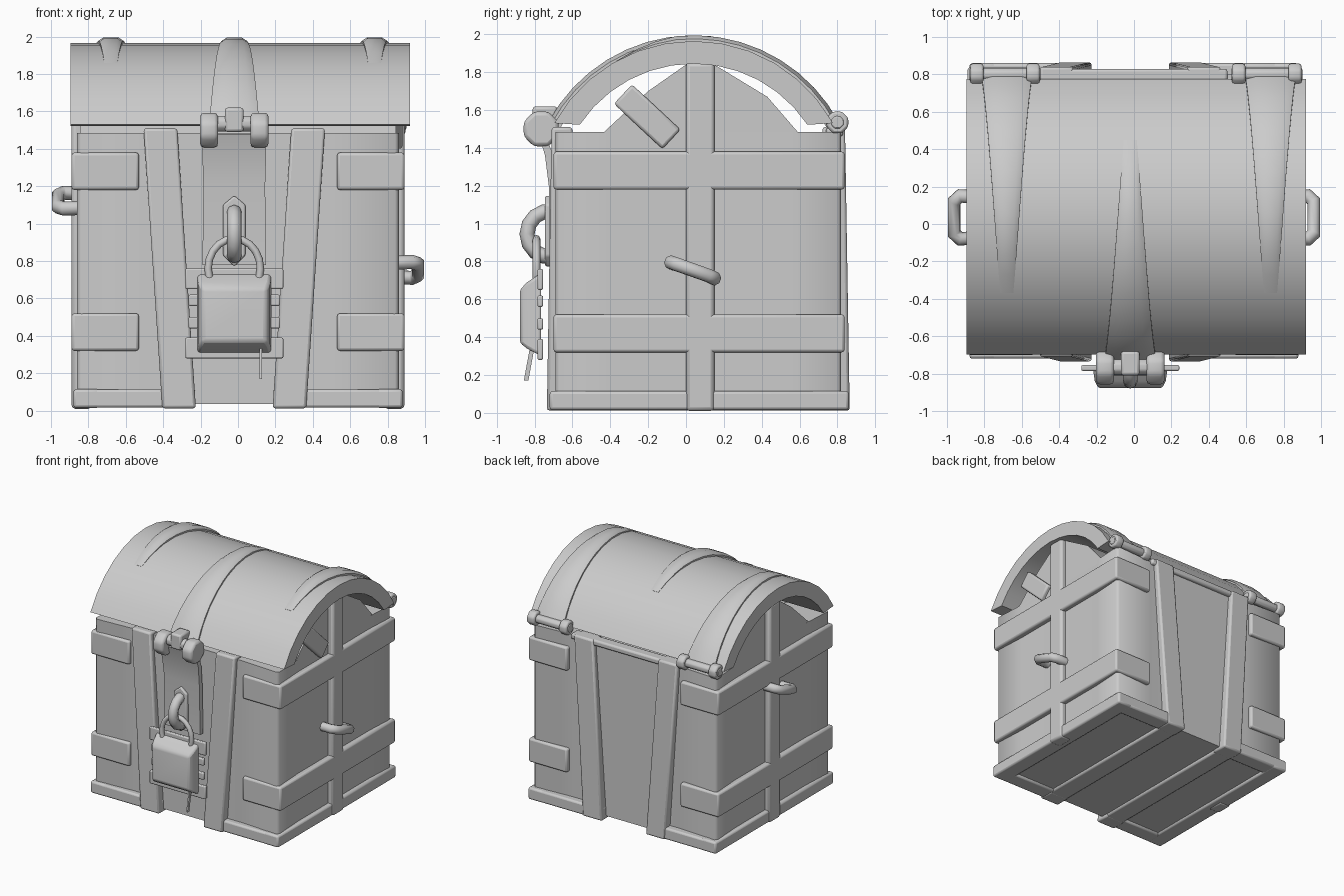
import bpy, bmesh, math

old = bpy.data.objects.get("Cube")
if old:
    bpy.data.objects.remove(old, do_unlink=True)

mat = bpy.data.materials.new("plain grey")
mat.use_nodes = True
GREY = (0.6, 0.6, 0.6, 1)
mat.diffuse_color = GREY
mat.node_tree.nodes["Principled BSDF"].inputs["Base Color"].default_value = GREY


def finish(ob, bevel=0.0):
    ob.data.materials.append(mat)
    if bevel:
        mod = ob.modifiers.new("bevel", "BEVEL")
        mod.width, mod.segments, mod.limit_method = bevel, 2, "ANGLE"
    bpy.ops.object.select_all(action="DESELECT")
    ob.select_set(True)
    bpy.context.view_layer.objects.active = ob
    bpy.ops.object.shade_smooth_by_angle(angle=math.radians(50))
    return ob


def loft(name, rings, bevel=0.0):
    """Skin a list of equal-length rings and cap both ends."""
    bm = bmesh.new()
    rows = [[bm.verts.new(p) for p in ring] for ring in rings]
    for a, b in zip(rows, rows[1:]):
        for i in range(len(a)):
            j = (i + 1) % len(a)
            bm.faces.new((a[i], a[j], b[j], b[i]))
    bm.faces.new(rows[0])
    bm.faces.new(rows[-1])
    bmesh.ops.recalc_face_normals(bm, faces=bm.faces)
    me = bpy.data.meshes.new(name)
    bm.to_mesh(me)
    bm.free()
    ob = bpy.data.objects.new(name, me)
    bpy.context.collection.objects.link(ob)
    return finish(ob, bevel)


def rect_z(x0, x1, y0, y1, z):
    return [(x0, y0, z), (x1, y0, z), (x1, y1, z), (x0, y1, z)]


def box(name, x, y, z, bevel=0.015):
    return loft(name, [rect_z(*x, *y, h) for h in z], bevel)


def rod(name, x0, x1, y, z, r, sides=8):
    ring = [(math.cos(t) * r + y, math.sin(t) * r + z)
            for t in (math.tau * (i + 0.5) / sides for i in range(sides))]
    return loft(name, [[(x, *p) for p in ring] for x in (x0, x1)], r * 0.2)


def tube(name, points, r, cyclic=False):
    cu = bpy.data.curves.new(name, "CURVE")
    cu.dimensions, cu.bevel_depth, cu.bevel_resolution, cu.use_fill_caps = "3D", r, 2, True
    sp = cu.splines.new("POLY")
    sp.points.add(len(points) - 1)
    for p, co in zip(sp.points, points):
        p.co = (*co, 1)
    sp.use_cyclic_u = cyclic
    ob = bpy.data.objects.new(name, cu)
    bpy.context.collection.objects.link(ob)
    bpy.ops.object.select_all(action="DESELECT")
    ob.select_set(True)
    bpy.context.view_layer.objects.active = ob
    bpy.ops.object.convert(target="MESH")
    return finish(bpy.context.object)


# Body with barely hollow panels and small corner chamfers
half = [(0.3, -0.67), (0.5, -0.67), (0.84, -0.69), (0.86, -0.67),
        (0.845, -0.4), (0.845, 0.55), (0.86, 0.8), (0.84, 0.82), (0.5, 0.8), (0.3, 0.8)]
plan = half + [(-x, y) for x, y in reversed(half)]
loft("body", [[(x, y, z) for x, y in plan] for z in (0.035, 1.485)])
box("back_rim", (-0.5, 0.5), (0.74, 0.83), (1.46, 1.51))

# Gable that rises under the lid
gable = [(-0.47, 1.45), (-0.2, 1.7), (0.0, 1.84), (0.15, 1.84), (0.43, 1.67), (0.62, 1.45)]
loft("gable", [[(x, y, z) for y, z in gable] for x in (-0.845, 0.845)])

# Bands that wrap the sides and corners, and the base frame
for s, side in ((-1, "right"), (1, "left")):
    def sx(a, b):
        return sorted((s * a, s * b))
    for label, z in (("upper", (1.18, 1.38)), ("lower", (0.32, 0.52))):
        box(f"{side}_{label}_band", sx(0.53, 0.89), (-0.7, 0.838), z, 0.015)
    box(f"{side}_base_rail", sx(0.74, 0.88), (-0.72, 0.86), (0.015, 0.115))
    for label, y in (("front", (-0.72, -0.58)), ("back", (0.72, 0.86))):
        box(f"{side}_{label}_base_rail", sx(0.3, 0.8), y, (0.016, 0.114))

    # Upright strap on the side
    box(f"{side}_side_strap", sx(0.78, 0.89), (0.0, 0.15), (0.01, 1.85), 0.02)

    # Slanted front and back straps joined under the floor
    top, low = s * 0.395 - 0.02, s * 0.295 - 0.02
    for label, y_low, y_top in (("front", (-0.735, -0.6), (-0.71, -0.6)),
                                ("back", (0.72, 0.865), (0.72, 0.84))):
        loft(f"{side}_{label}_strap", [rect_z(low - 0.09, low + 0.09, *y_low, 0.012),
                                       rect_z(top - 0.09, top + 0.09, *y_top, 1.51)], 0.015)
    box(f"{side}_floor_strap", (low - 0.085, low + 0.085), (-0.7, 0.84), (0.013, 0.12))

    # Carrying handle, tilted
    zc = 0.75 if s > 0 else 1.125
    tube(f"{side}_handle", [(s * x, y, zc + s * h) for x, y, h in
                            ((0.82, -0.07, 0.04), (0.93, -0.08, 0.045), (0.962, -0.05, 0.035),
                             (0.962, 0.12, -0.025), (0.93, 0.15, -0.04), (0.82, 0.14, -0.035))], 0.038)

    # Lid hinge with two knuckles
    hx = s * 0.7 + 0.01
    rod(f"{side}_hinge_pin", hx - 0.19, hx + 0.19, 0.8, 1.535, 0.036)
    for d in (-0.15, 0.15):
        rod(f"{side}_hinge_knuckle", hx + d - 0.035, hx + d + 0.035, 0.8, 1.535, 0.062)

# Tilted block on one gable
block = box("gable_block", (-0.06, 0.06), (-0.175, 0.175), (-0.07, 0.07))
block.location = (0.82, -0.205, 1.565)
block.rotation_euler.x = math.radians(-43)

# Lid: arched shell with level lower edges
CY, CZ, R = 0.04, 1.123, 0.842


def arc(x, r, deg):
    t = math.radians(deg)
    return (x, CY + r * math.sin(t), CZ + r * math.cos(t))


steps = [-61 + 122 * i / 12 for i in range(13)]
loft("lid", [[arc(x, r, a * k) for x, r, k in ((-0.895, R, 1), (0.92, R, 1),
                                               (0.92, R - 0.12, 0.925), (-0.895, R - 0.12, 0.925))]
             for a in steps])


# Tapering straps over the lid, thinning out at the tip
def lid_strap(name, x, a0, a1):
    rings = []
    for i in range(13):
        t = i / 12
        w = 0.135 * (1 - t) + 0.035 * t
        rise = 0.03 * min(1, (1 - t) * 4)
        rings.append([arc(x + d * w, R + h, a0 + (a1 - a0) * t) for d, h in
                      ((-1, -0.04), (-1, rise * 0.4), (-0.6, rise), (0.6, rise), (1, rise * 0.4), (1, -0.04))])
    loft(name, rings)


lid_strap("lid_centre_strap", -0.02, -62, 29)
lid_strap("lid_right_strap", -0.68, 62, -29)
lid_strap("lid_left_strap", 0.73, 62, -29)

# Front latch barrel
CX = -0.02
rod("latch_pin", CX - 0.16, CX + 0.16, -0.765, 1.535, 0.045)
for d in (-0.135, 0.135):
    rod("latch_knuckle", CX + d - 0.048, CX + d + 0.048, -0.765, 1.5, 0.1)
box("latch_tongue", (CX - 0.05, CX + 0.05), (-0.81, -0.68), (1.49, 1.62), 0.015)

# Hasp plate hanging from the latch
hasp = ((1.48, 0.17, -0.76), (1.36, 0.17, -0.725), (1.2, 0.165, -0.705), (0.78, 0.17, -0.70))
loft("hasp_plate", [rect_z(CX - w, CX + w, y - 0.02, y + 0.02, z) for z, w, y in hasp])
slot = [(0, 1.15), (0.06, 1.1), (0.06, 0.83), (0, 0.77), (-0.06, 0.83), (-0.06, 1.1)]
loft("hasp_slot_rim", [[(CX + x, y, z) for x, z in slot] for y in (-0.745, -0.7)], 0.01)
tube("staple_ring", [(CX, -0.725 + 0.115 * math.cos(t), 0.945 + 0.12 * math.sin(t))
                     for t in (math.tau * i / 14 for i in range(14))], 0.04, True)

# Padlock
loft("padlock_body", [[(CX + x, y, z) for x, z in ((-w, z0), (w, z0), (w, z1), (-w, z1))]
                      for y, w, z0, z1 in ((-0.878, 0.17, 0.37, 0.65), (-0.84, 0.19, 0.34, 0.69),
                                           (-0.765, 0.2, 0.3, 0.74))], 0.015)
for label, w, z in (("top", 0.262, (0.65, 0.76)), ("bottom", 0.262, (0.28, 0.39)),
                    ("upper_tab", 0.245, (0.56, 0.62)), ("lower_tab", 0.245, (0.44, 0.5))):
    box(f"padlock_{label}_plate", (CX - w, CX + w), (-0.785, -0.755), z, 0.008)
tube("padlock_shackle", [(CX + 0.14 * math.cos(t), -0.79, 0.76 + 0.16 * math.sin(t))
                         for t in (math.pi * (i - 1) / 10 for i in range(13))], 0.02)

# Key hanging under the padlock
loft("key", [rect_z(0.115, 0.127, y - 0.012, y + 0.012, z) for y, z in ((-0.845, 0.17), (-0.81, 0.36))])
